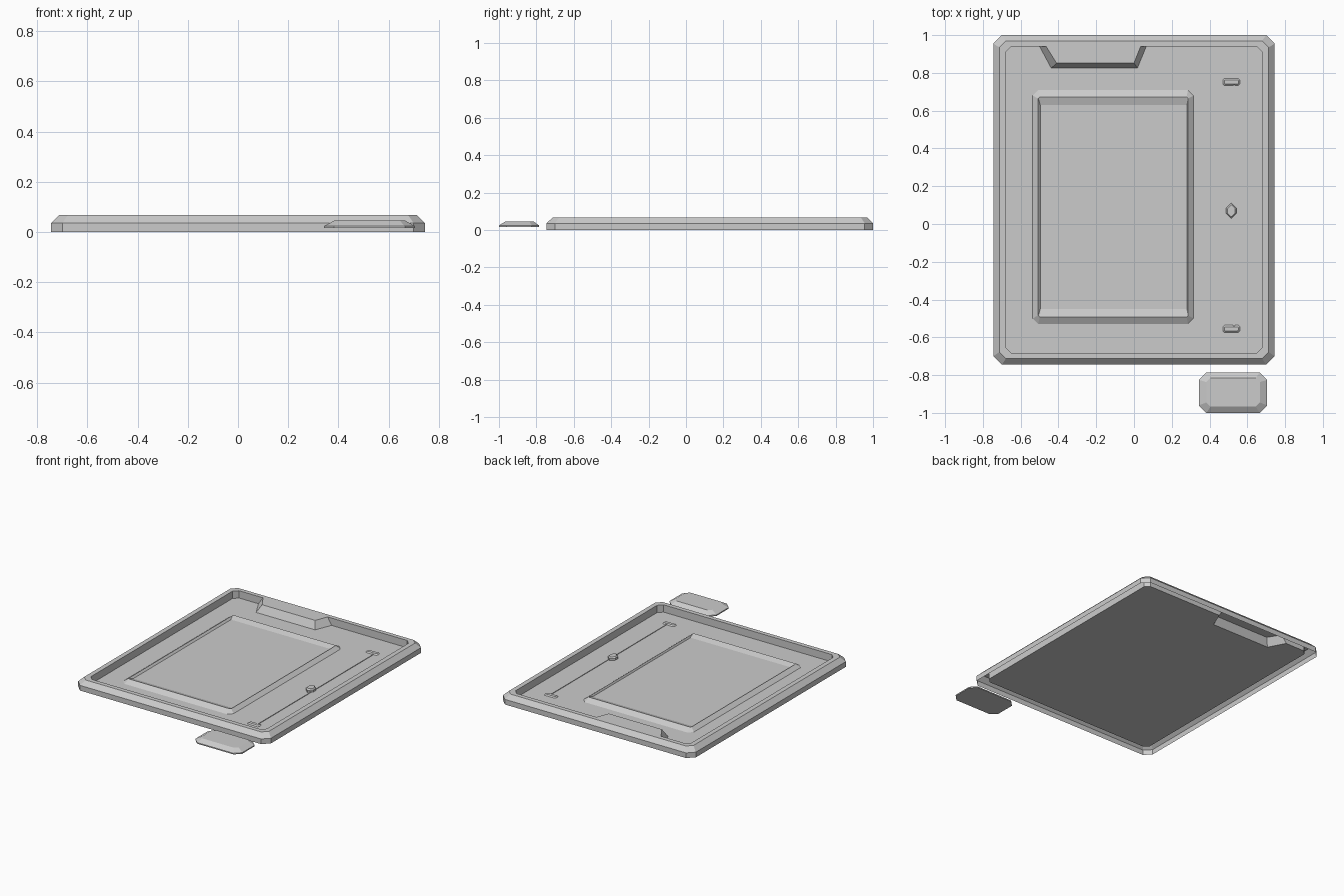
import bpy, bmesh

if "Cube" in bpy.data.objects:
    bpy.data.objects.remove(bpy.data.objects["Cube"])

FLOOR = 0.016


def octo(x0, x1, y0, y1, c, extra=()):
    """Rectangle with cut corners, extra points inserted on the +y edge."""
    return [(x0 + c, y0), (x1 - c, y0), (x1, y0 + c), (x1, y1 - c), (x1 - c, y1),
            *extra, (x0 + c, y1), (x0, y1 - c), (x0, y0 + c)]


def add_loop(bm, pts, z):
    return [bm.verts.new((x, y, z)) for x, y in pts]


def bridge(bm, a, b):
    n = len(a)
    for i in range(n):
        j = (i + 1) % n
        bm.faces.new((a[i], a[j], b[j], b[i]))


def finish(bm, name):
    bmesh.ops.recalc_face_normals(bm, faces=bm.faces[:])
    me = bpy.data.meshes.new(name)
    bm.to_mesh(me)
    bm.free()
    ob = bpy.data.objects.new(name, me)
    bpy.context.collection.objects.link(ob)
    return ob


def loft(name, sections):
    """Closed solid through a stack of (outline, z) sections."""
    bm = bmesh.new()
    loops = [add_loop(bm, p, z) for p, z in sections]
    for a, b in zip(loops, loops[1:]):
        bridge(bm, a, b)
    bm.faces.new(loops[0][::-1])
    bm.faces.new(loops[-1])
    return finish(bm, name)


# Tray: bevelled rim, flat lip with a trapezoid tongue, inner wall and floor
bm = bmesh.new()
base = add_loop(bm, octo(-.745, .745, -.745, 1.0, .045), 0)
side = add_loop(bm, octo(-.745, .745, -.745, 1.0, .045), .036)
lip = add_loop(bm, octo(-.713, .713, -.713, .97, .035), .067)
tongue_top = [(.035, .94), (0, .852), (-.41, .852), (-.465, .94)]
tongue_low = [(.065, .94), (.018, .825), (-.438, .825), (-.50, .94)]
inner = add_loop(bm, octo(-.68, .68, -.682, .94, .03, tongue_top), .067)
floor = add_loop(bm, octo(-.68, .68, -.682, .94, .03, tongue_low), FLOOR)
bridge(bm, base, side)
bridge(bm, side, lip)
bridge(bm, inner, floor)
bm.faces.new(floor)
rim_edges = []
for ring in (lip, inner):
    for a, b in zip(ring, ring[1:] + ring[:1]):
        rim_edges.append(bm.edges.get((a, b)) or bm.edges.new((a, b)))
bmesh.ops.triangle_fill(bm, edges=rim_edges, use_beauty=True)
finish(bm, "tray")

# Panel with a raised ridge around a sunken middle
loft("panel", [
    (octo(-.537, .315, -.53, .71, .03), FLOOR),
    (octo(-.507, .287, -.492, .672, .008), .038),
    (octo(-.495, .280, -.45, .63, .003), .025),
])

# Slider rail with its two end stops
loft("slider_rail", [(octo(.525, .535, -.54, .735, .001), FLOOR),
                     (octo(.525, .535, -.54, .735, .001), FLOOR + .004)])
for name, y in (("rail_stop_back", .752), ("rail_stop_front", -.555)):
    loft(name, [(octo(.47, .56, y - .019, y + .019, .008), FLOOR),
                (octo(.478, .552, y - .011, y + .011, .004), FLOOR + .007)])

# Slider knob
loft("slider_knob", [(octo(.487, .543, .03, .11, .026), FLOOR),
                     (octo(.487, .543, .03, .11, .026), FLOOR + .014),
                     (octo(.494, .536, .04, .10, .019), FLOOR + .022)])

# Separate pull tab in front of the tray
loft("pull_tab", [(octo(.343, .705, -1.0, -.785, .04), FLOOR),
                  (octo(.343, .705, -1.0, -.785, .04), .024),
                  (octo(.383, .667, -.967, -.815, .022), .045)])
